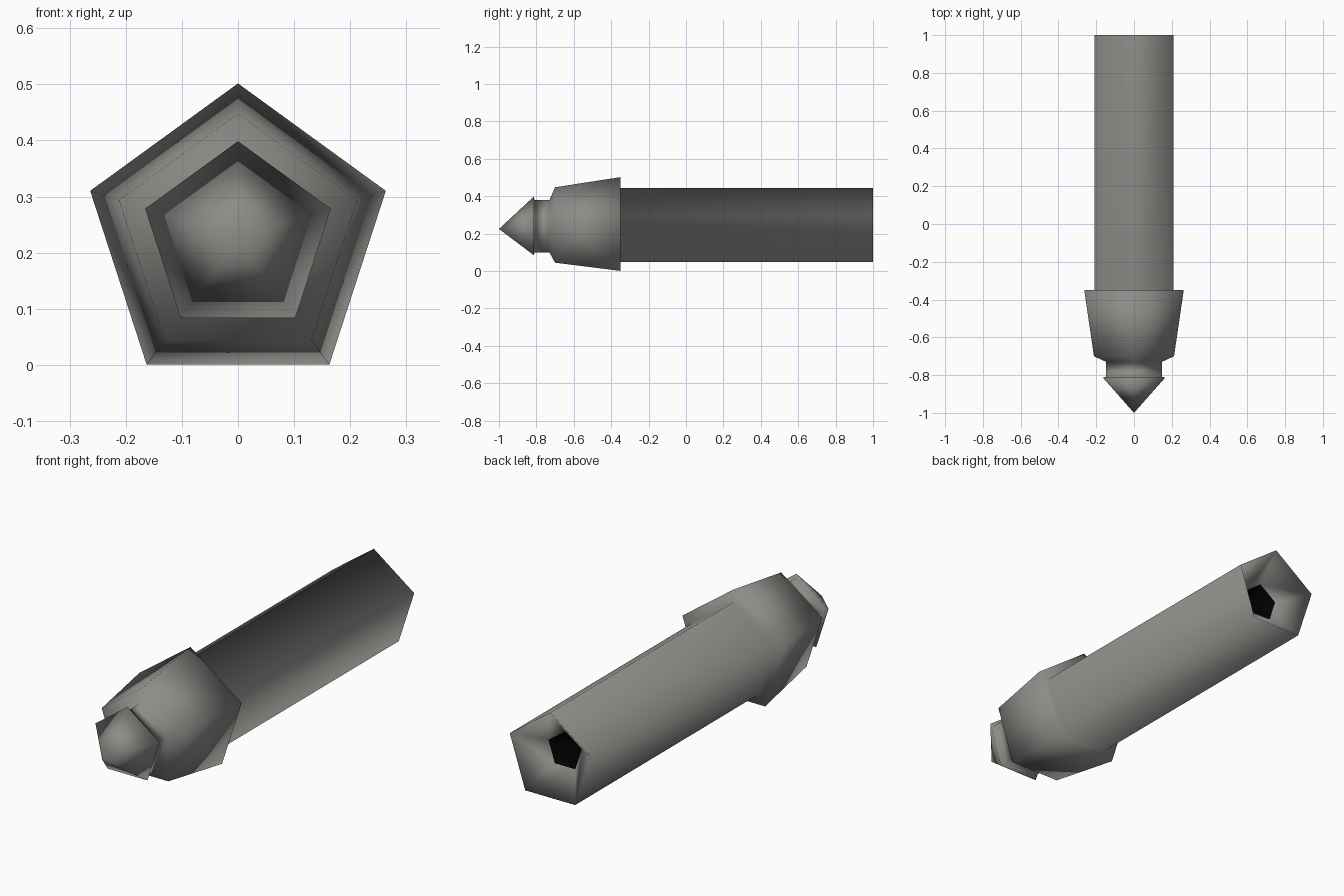
import bpy, bmesh, math

if "Cube" in bpy.data.objects:
    bpy.data.objects.remove(bpy.data.objects["Cube"])

SIDES = 5
CENTRE_Z = 0.2245


def material(name, colour):
    m = bpy.data.materials.new(name)
    m.diffuse_color = (*colour, 1)
    m.use_nodes = True
    m.node_tree.nodes["Principled BSDF"].inputs["Base Color"].default_value = m.diffuse_color
    return m


grey = material("warm grey", (0.26, 0.26, 0.245))
black = material("black", (0.0, 0.0, 0.0))

# (y, circumradius): tip, lip, neck, flared collar, shaft, hollow rear end
profile = [
    (-1.0, 0.0), (-0.813, 0.174),
    (-0.81, 0.155), (-0.73, 0.155),
    (-0.70, 0.223), (-0.35, 0.277),
    (-0.35, 0.219), (1.0, 0.219),
    (0.89, 0.09), (0.80, 0.0),
]


def ring(bm, y, r):
    if r == 0:
        return [bm.verts.new((0, y, CENTRE_Z))] * SIDES
    angles = [math.tau * i / SIDES for i in range(SIDES)]
    return [bm.verts.new((r * math.sin(a), y, CENTRE_Z + r * math.cos(a))) for a in angles]


# Five-sided lathe along y
bm = bmesh.new()
rings = [ring(bm, y, r) for y, r in profile]
for k, (a, b) in enumerate(zip(rings, rings[1:])):
    for i in range(SIDES):
        j = (i + 1) % SIDES
        corners = list(dict.fromkeys((a[i], a[j], b[j], b[i])))
        f = bm.faces.new(corners)
        f.smooth = True
        # Dark bottom of the rear recess
        f.material_index = 1 if k == len(profile) - 2 else 0
bmesh.ops.recalc_face_normals(bm, faces=bm.faces)

mesh = bpy.data.meshes.new("pentagonal_barrel")
bm.to_mesh(mesh)
bm.free()
mesh.materials.append(grey)
mesh.materials.append(black)
bpy.context.collection.objects.link(bpy.data.objects.new("pentagonal_barrel", mesh))
